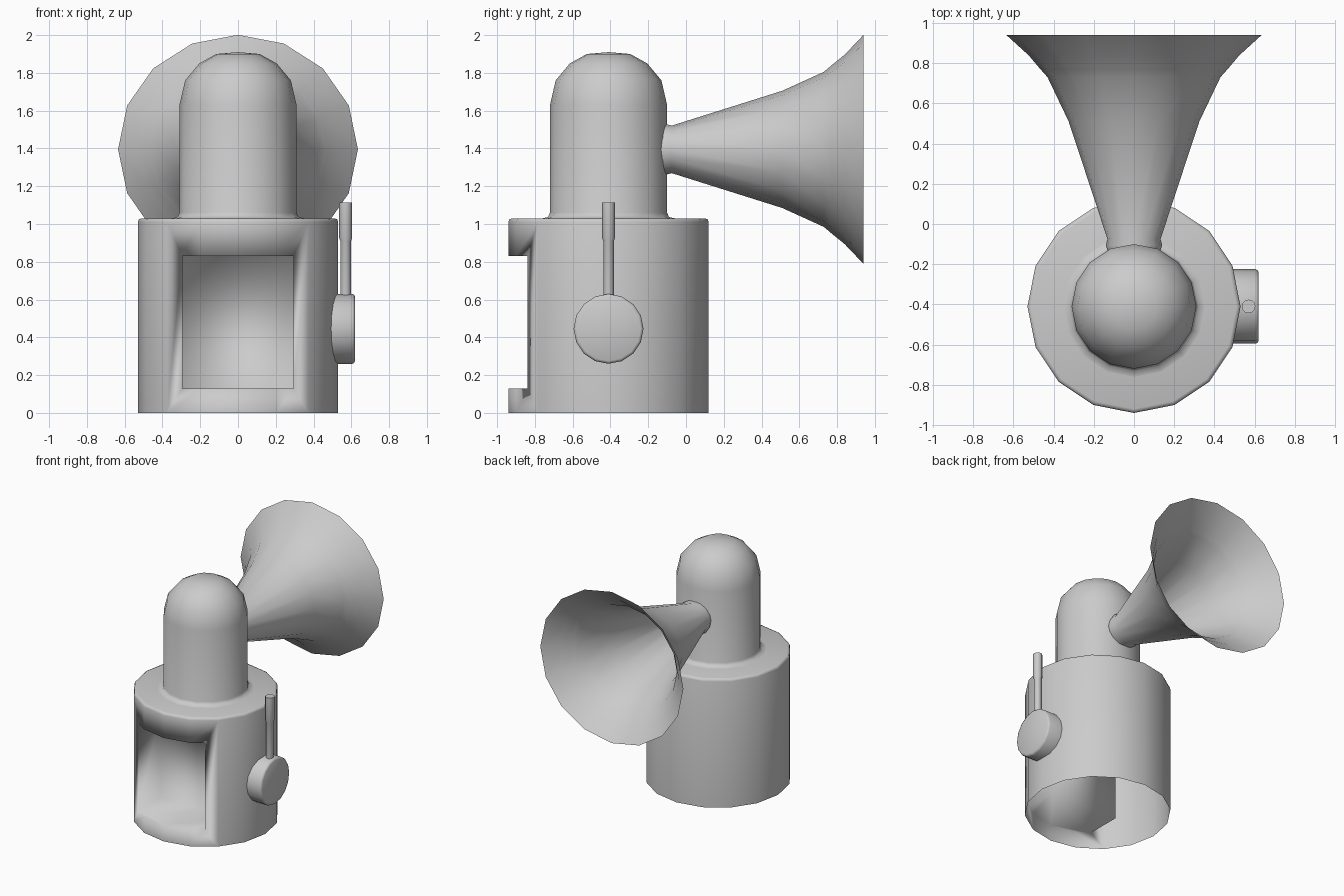
import bpy, bmesh, math
from mathutils import Matrix, Vector

cube = bpy.data.objects.get("Cube")
if cube:
    bpy.data.objects.remove(cube, do_unlink=True)

grey = bpy.data.materials.new("light_grey")
grey.use_nodes = True
grey.diffuse_color = (0.6, 0.6, 0.6, 1)
grey.node_tree.nodes["Principled BSDF"].inputs["Base Color"].default_value = (0.6, 0.6, 0.6, 1)

SIDES = 16
AXIS_Y = -0.41


def add_object(name, bm):
    mesh = bpy.data.meshes.new(name)
    bm.to_mesh(mesh)
    bm.free()
    mesh.materials.append(grey)
    for face in mesh.polygons:
        face.use_smooth = True
    obj = bpy.data.objects.new(name, mesh)
    bpy.context.collection.objects.link(obj)
    return obj


def lathe(name, profile, matrix, cap_start=False, cap_end=False, sides=SIDES):
    """Revolve (radius, height) points about z, then place with a matrix."""
    bm = bmesh.new()
    rings = []
    for r, h in profile:
        if r == 0:
            rings.append([bm.verts.new((0, 0, h))] * sides)
        else:
            rings.append([bm.verts.new((r * math.cos(math.tau * i / sides),
                                        r * math.sin(math.tau * i / sides), h))
                          for i in range(sides)])
    for a, b in zip(rings, rings[1:]):
        for i in range(sides):
            j = (i + 1) % sides
            bm.faces.new(dict.fromkeys((a[i], a[j], b[j], b[i])))
    if cap_start:
        bm.faces.new(rings[0][::-1])
    if cap_end:
        bm.faces.new(rings[-1])
    bm.transform(matrix)
    return add_object(name, bm)


upright = Matrix.Translation((0, AXIS_Y, 0))

# Firebox drum, with a square stoking recess cut in the front
drum = lathe("drum", [(0.53, 0), (0.53, 1.01), (0.525, 1.025), (0.51, 1.03)],
             upright, cap_start=True, cap_end=True)
bm = bmesh.new()
bmesh.ops.create_cube(bm, size=1)
bm.transform(Matrix.Translation((0, -0.83, 0.48)) @ Matrix.Diagonal((0.59, 0.54, 0.7, 1)))
cutter = add_object("recess_cutter", bm)
cutter.hide_render = True
cut = drum.modifiers.new("recess", 'BOOLEAN')
cut.operation = 'DIFFERENCE'
cut.solver = 'EXACT'
cut.object = cutter
bpy.context.view_layer.update()
cut_mesh = bpy.data.meshes.new_from_object(
    drum.evaluated_get(bpy.context.evaluated_depsgraph_get()))
drum.modifiers.clear()
bpy.data.objects.remove(cutter, do_unlink=True)

# Open the underside of the drum
bm = bmesh.new()
bm.from_mesh(cut_mesh)
underside = [f for f in bm.faces if all(v.co.z < 0.001 for v in f.verts)]
bmesh.ops.delete(bm, geom=underside, context='FACES')
for f in bm.faces:
    f.smooth = True
bm.to_mesh(cut_mesh)
bm.free()
drum.data = cut_mesh

# Domed chimney with a small fillet at its foot
lathe("domed_chimney",
      [(0.35, 1.03), (0.32, 1.037), (0.31, 1.06), (0.31, 1.63), (0.28, 1.76),
       (0.205, 1.85), (0.115, 1.9), (0, 1.91)], upright)

# Horn: slightly flattened trumpet opening to the back
along_y = (Matrix.Translation((0, 0, 1.395)) @ Matrix.Diagonal((1, 1, 0.955, 1))
           @ Matrix.Rotation(-math.pi / 2, 4, 'X'))
lathe("horn",
      [(0.11, -0.18), (0.13, -0.135), (0.14, -0.105), (0.132, -0.075), (0.325, 0.51),
       (0.43, 0.73), (0.47, 0.775)], along_y)
lathe("horn_flare", [(0.47, 0.775), (0.525, 0.84), (0.635, 0.94)], along_y)

# Side hub with a rounded rim
along_x = Matrix.Translation((0, AXIS_Y, 0.445)) @ Matrix.Rotation(math.pi / 2, 4, 'Y')
lathe("side_hub", [(0.185, 0.44), (0.185, 0.605), (0.18, 0.615), (0.17, 0.62)],
      along_x, cap_start=True, cap_end=True)

# Upright lever with a thicker grip
lathe("lever", [(0.028, 0.5), (0.028, 0.91), (0.034, 0.925), (0.034, 1.115)],
      Matrix.Translation((0.57, AXIS_Y, 0)), cap_start=True, cap_end=True, sides=12)

# Keep crisp edges on the hub and lever
for name in ("side_hub", "lever"):
    obj = bpy.data.objects[name]
    bpy.ops.object.select_all(action='DESELECT')
    obj.select_set(True)
    bpy.context.view_layer.objects.active = obj
    bpy.ops.object.shade_smooth_by_angle(angle=math.radians(50))
